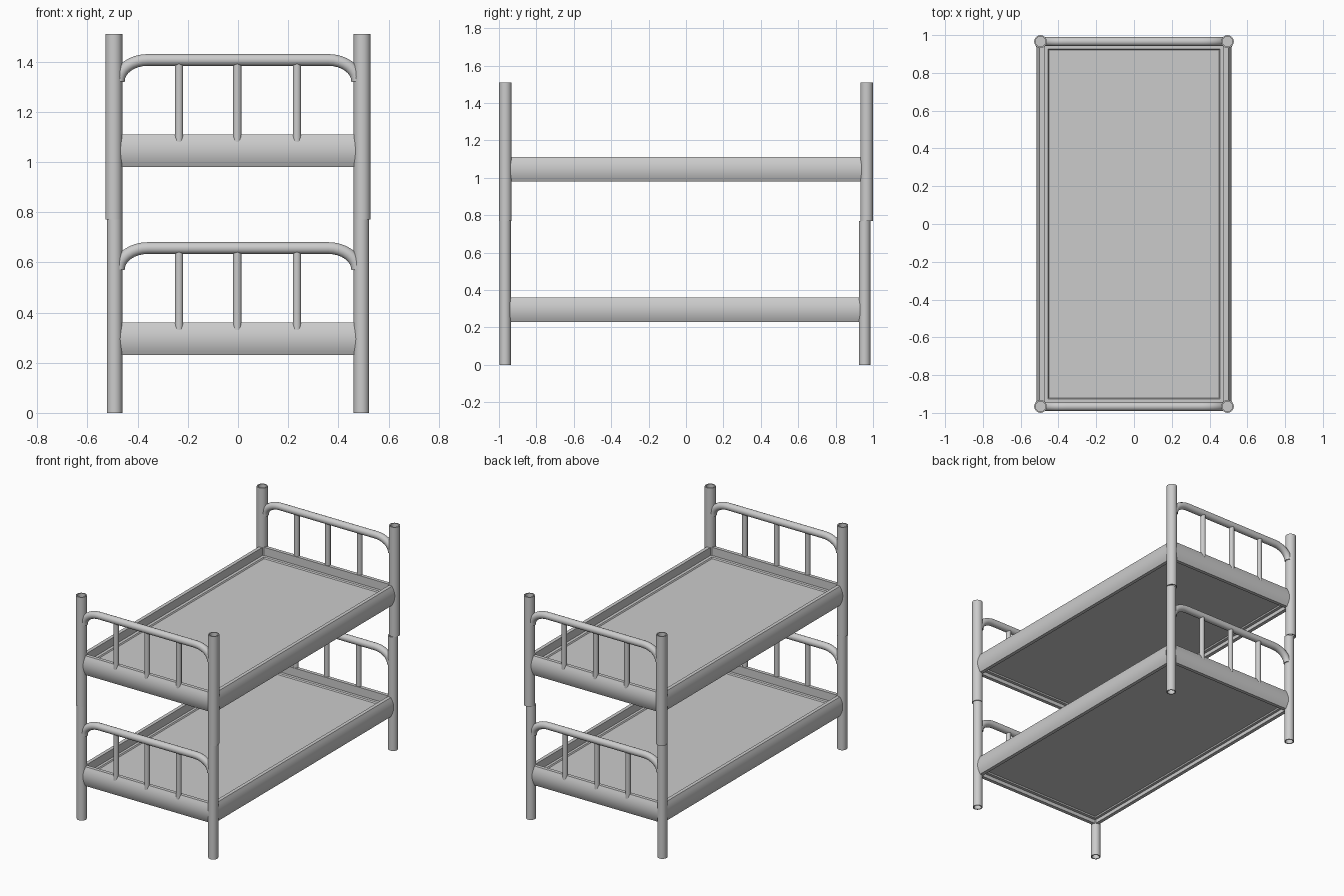
import bpy, bmesh, math
from mathutils import Vector

cube = bpy.data.objects.get("Cube")
if cube:
    bpy.data.objects.remove(cube, do_unlink=True)

metal = bpy.data.materials.new("grey_metal")
metal.use_nodes = True
grey = (0.6, 0.6, 0.6, 1)
metal.diffuse_color = grey
metal.node_tree.nodes["Principled BSDF"].inputs["Base Color"].default_value = grey


def finish(name, bm):
    bmesh.ops.recalc_face_normals(bm, faces=bm.faces)
    mesh = bpy.data.meshes.new(name)
    bm.to_mesh(mesh)
    bm.free()
    mesh.materials.append(metal)
    obj = bpy.data.objects.new(name, mesh)
    bpy.context.collection.objects.link(obj)
    bpy.ops.object.select_all(action='DESELECT')
    obj.select_set(True)
    bpy.context.view_layer.objects.active = obj
    bpy.ops.object.shade_smooth_by_angle(angle=math.radians(40))
    return obj


def loft(bm, rings):
    """Join rings of points with quads and cap both ends."""
    loops = [[bm.verts.new(p) for p in ring] for ring in rings]
    n = len(loops[0])
    for a, b in zip(loops, loops[1:]):
        for i in range(n):
            bm.faces.new((a[i], a[(i + 1) % n], b[(i + 1) % n], b[i]))
    bm.faces.new(loops[0])
    bm.faces.new(loops[-1])


def post(name, x, y, r, z0, z1, sides=20):
    """Upright tube, open at both ends."""
    hole, depth = r * 0.78, 0.05
    profile = [(hole, z0 + depth), (hole, z0), (r, z0),
               (r, z1), (hole, z1), (hole, z1 - depth)]
    bm = bmesh.new()
    angles = [math.tau * i / sides for i in range(sides)]
    loft(bm, [[(x + q * math.cos(a), y + q * math.sin(a), z) for a in angles]
              for q, z in profile])
    finish(name, bm)


def rod(bm, path, r, sides=14):
    """Round bar along a path in the x-z plane."""
    pts = [Vector(p) for p in path]
    rings = []
    for i, p in enumerate(pts):
        t = (pts[min(i + 1, len(pts) - 1)] - pts[max(i - 1, 0)]).normalized()
        u, v = Vector((0, 1, 0)), t.cross(Vector((0, 1, 0)))
        rings.append([p + r * (u * math.cos(a) + v * math.sin(a))
                      for a in (math.tau * k / sides for k in range(sides))])
    loft(bm, rings)


def rail(name, start, end, outward, z0, height=0.13):
    """Flat rail with a bowed outer face."""
    out, mid = Vector(outward), z0 + height / 2
    section = [(-0.02, -height / 2), (-0.02, height / 2)]
    for i in range(9):
        s = 1 - i / 4
        section.append((0.004 + 0.017 * (1 - s * s), s * height / 2))
    bm = bmesh.new()
    loft(bm, [[Vector((*p, mid + h)) + out * d for d, h in section]
              for p in (start, end)])
    finish(name, bm)


def panel(name, y0, y1, z):
    """Bed base with a stepped rim above and below."""
    bm = bmesh.new()
    rings = []
    for inset, h in ((0.025, 0.008), (0.02, 0), (0, 0), (0, 0.05),
                     (0.02, 0.05), (0.025, 0.042)):
        x, a, b = 0.475 - inset, y0 + inset, y1 - inset
        rings.append([(-x, a, z + h), (x, a, z + h), (x, b, z + h), (-x, b, z + h)])
    loft(bm, rings)
    finish(name, bm)


def headboard(name, y, rail_top, bar_z):
    """Bent top bar with three spindles."""
    bm = bmesh.new()
    rx, rz = 0.115, 0.085
    right = [(0.475 - rx * (1 - math.cos(a)), y, bar_z - rz * (1 - math.sin(a)))
             for a in (math.pi / 2 * i / 8 for i in range(9))]
    left = [(-x, yy, z) for x, yy, z in reversed(right)]
    rod(bm, right + left, 0.024)
    for x in (-0.235, -0.003, 0.235):
        rod(bm, [(x, y, rail_top - 0.03), (x, y, bar_z)], 0.017)
    finish(name, bm)


# Lower and upper beds: post x, front y, back y, post radius, post span, rail base
beds = {"lower": (0.492, -0.967, 0.955, 0.031, 0, 0.77, 0.23),
        "upper": (0.495, -0.966, 0.966, 0.034, 0.77, 1.51, 0.98)}

for level, (px, front, back, r, z0, z1, rail_z) in beds.items():
    for end, y, d in (("front", front, -1), ("back", back, 1)):
        for side, s in (("left", 1), ("right", -1)):
            post(f"{level}_{end}_{side}_post", s * px, y, r, z0, z1)
        rail(f"{level}_{end}_rail", (-0.475, y), (0.475, y), (0, d, 0), rail_z)
        headboard(f"{level}_{end}_headboard", y, rail_z + 0.13, rail_z + 0.427)
    for side, s in (("left", 1), ("right", -1)):
        rail(f"{level}_{side}_rail", (s * px, front + 0.025), (s * px, back - 0.025),
             (s, 0, 0), rail_z)
    panel(f"{level}_bed_base", front + 0.02, back - 0.02, rail_z + 0.025)
